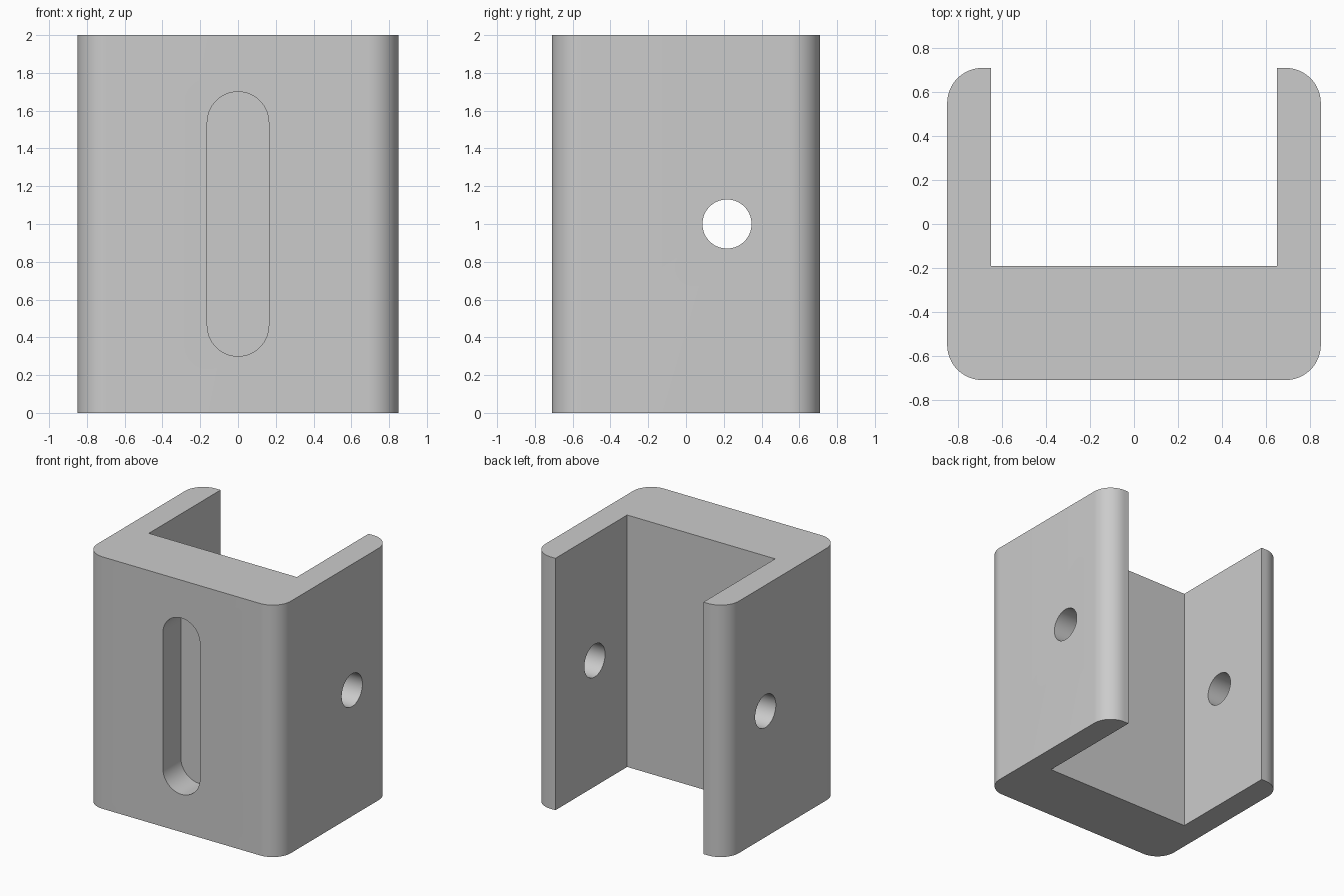
import bpy, bmesh, math
from mathutils import Vector

if "Cube" in bpy.data.objects:
    bpy.data.objects.remove(bpy.data.objects["Cube"])

HX, HY, R = 0.85, 0.71, 0.16
INNER_X, INNER_Y = 0.65, -0.19


def arc(cx, cy, r, a0, a1, n):
    return [(cx + r * math.cos(math.radians(a0 + (a1 - a0) * i / n)),
             cy + r * math.sin(math.radians(a0 + (a1 - a0) * i / n))) for i in range(n + 1)]


def prism(name, points, sweep):
    """Closed prism from 3D outline points swept along a vector."""
    bm = bmesh.new()
    face = bm.faces.new([bm.verts.new(p) for p in points])
    ext = bmesh.ops.extrude_face_region(bm, geom=[face], use_keep_orig=True)
    moved = [g for g in ext["geom"] if isinstance(g, bmesh.types.BMVert)]
    bmesh.ops.translate(bm, verts=moved, vec=Vector(sweep))
    bmesh.ops.recalc_face_normals(bm, faces=bm.faces[:])
    mesh = bpy.data.meshes.new(name)
    bm.to_mesh(mesh)
    bm.free()
    obj = bpy.data.objects.new(name, mesh)
    bpy.context.collection.objects.link(obj)
    return obj


# U-shaped channel body with rounded outer corners
right = (arc(HX - R, -HY + R, R, -90, 0, 16) + arc(HX - R, HY - R, R, 0, 90, 16)
         + [(INNER_X, HY), (INNER_X, INNER_Y)])
outline = right + [(-x, y) for x, y in reversed(right)]
body = prism("channel_bracket", [(x, y, 0) for x, y in outline], (0, 0, 2))

# Blind vertical slot in the front face
sr = 0.163
slot = arc(0, 1.70 - sr, sr, 0, 180, 32) + arc(0, 0.30 + sr, sr, 180, 360, 32)
slot_cutter = prism("slot_cutter", [(x, -HY - 0.1, z) for x, z in slot], (0, 0.325, 0))

# Pin hole through both side walls
hole = arc(0.217, 1.0, 0.13, 0, 360, 64)[:-1]
hole_cutter = prism("hole_cutter", [(-1, y, z) for y, z in hole], (2, 0, 0))

bpy.context.view_layer.objects.active = body
body.select_set(True)
for cutter in (slot_cutter, hole_cutter):
    cutter.hide_render = True
    mod = body.modifiers.new(cutter.name, 'BOOLEAN')
    mod.operation = 'DIFFERENCE'
    mod.solver = 'EXACT'
    mod.object = cutter
    bpy.ops.object.modifier_apply(modifier=mod.name)
    bpy.data.objects.remove(cutter)

bpy.ops.object.shade_smooth_by_angle(angle=math.radians(30))
